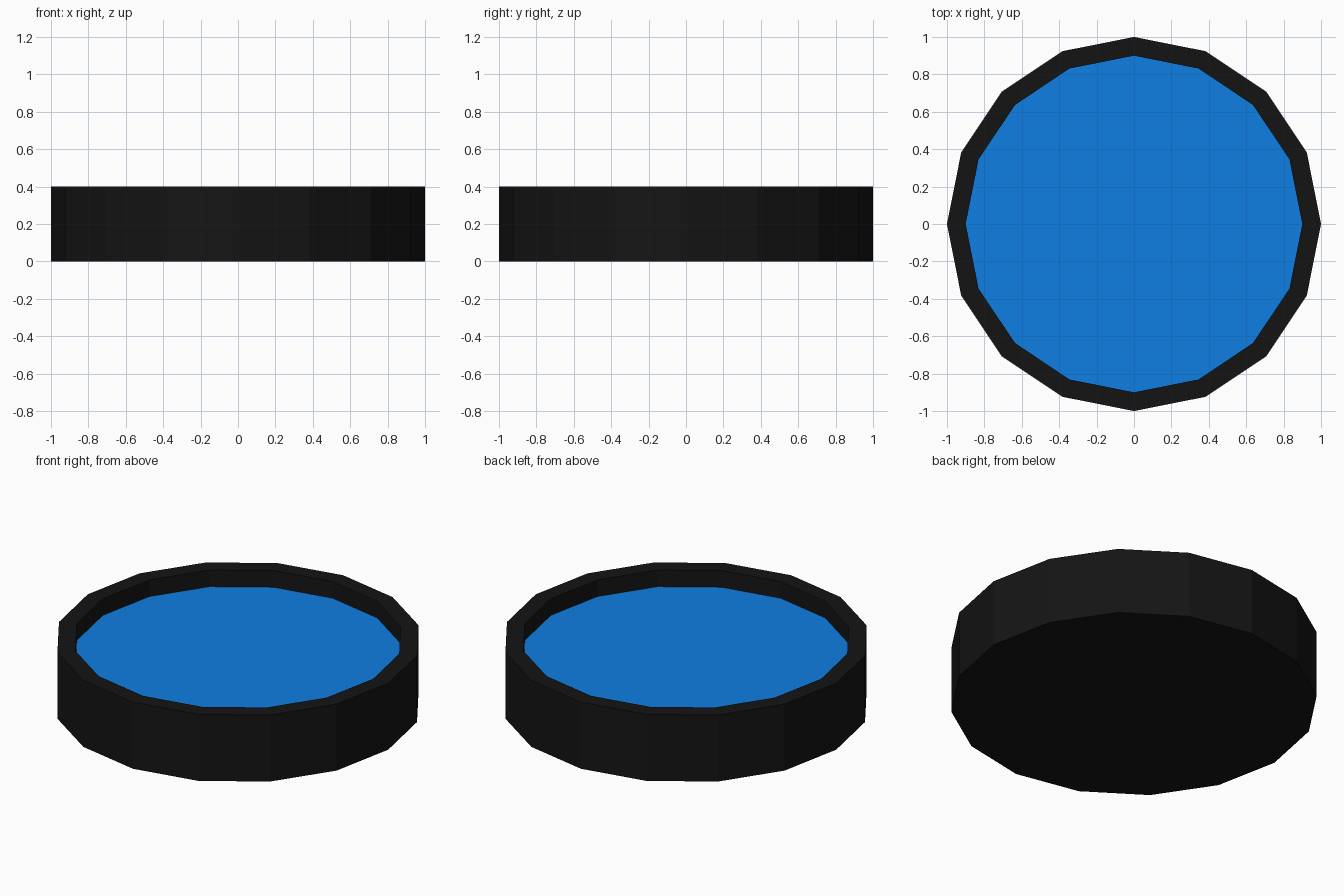
import bpy, math

if "Cube" in bpy.data.objects:
    bpy.data.objects.remove(bpy.data.objects["Cube"])

SIDES = 16


def ring(radius, z):
    return [(radius * math.cos(2 * math.pi * i / SIDES),
             radius * math.sin(2 * math.pi * i / SIDES), z) for i in range(SIDES)]


def make_object(name, verts, faces, color):
    mesh = bpy.data.meshes.new(name)
    mesh.from_pydata(verts, [], faces)
    mesh.update()
    mat = bpy.data.materials.new(name + "_material")
    mat.diffuse_color = color
    mat.use_nodes = True
    mat.node_tree.nodes["Principled BSDF"].inputs["Base Color"].default_value = mat.diffuse_color
    mesh.materials.append(mat)
    obj = bpy.data.objects.new(name, mesh)
    bpy.context.collection.objects.link(obj)
    return obj


# Dark casing: closed base, outer wall, flat rim and recessed inner wall
profile = [(1.0, 0.0), (1.0, 0.4), (0.9, 0.4), (0.9, 0.3)]
verts = [v for r, z in profile for v in ring(r, z)]
faces = [tuple(reversed(range(SIDES)))]
for k in range(len(profile) - 1):
    for i in range(SIDES):
        j = (i + 1) % SIDES
        a, b = k * SIDES, (k + 1) * SIDES
        faces.append((a + i, a + j, b + j, b + i))
make_object("casing", verts, faces, (0.007, 0.007, 0.007, 1))

# Blue surface set just below the rim
make_object("blue_surface", ring(0.9, 0.3), [tuple(range(SIDES))],
            (0.005, 0.21, 0.76, 1))
